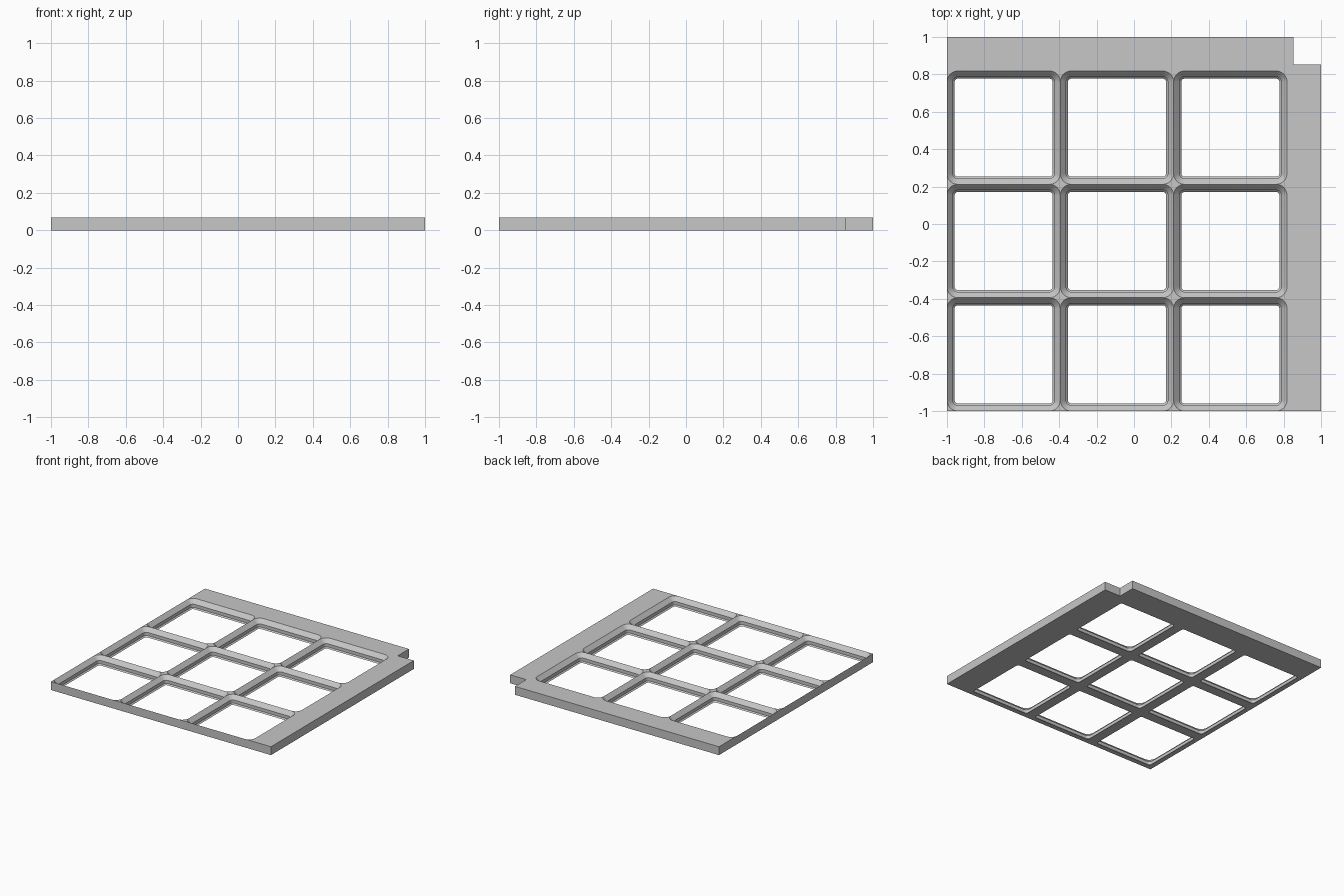
import bpy, bmesh, math

cube = bpy.data.objects.get("Cube")
if cube:
    bpy.data.objects.remove(cube, do_unlink=True)

PITCH, CELLS = 0.606, 3           # square pockets
HEIGHT = 0.069
RADIUS, ARC = 0.058, 8            # pocket corner radius and its segments
NOTCH = 0.854                     # start of the cut-out corner
END = -1 + PITCH * CELLS          # far side of the pocket grid
# Pocket wall profile, bottom to top: (inset from cell edge, height)
PROFILE = [(0.041, 0.0), (0.031, 0.010), (0.031, 0.036), (0.0, HEIGHT)]

bm = bmesh.new()


def face(points):
    return bm.faces.new([bm.verts.new(p) for p in points])


def at(points, z):
    return [(x, y, z) for x, y in points]


def corner_arcs(cx, cy, inset):
    """Four counter-clockwise corner arcs of a rounded square."""
    r, c = RADIUS - inset, PITCH / 2 - RADIUS
    arcs = []
    for q, (sx, sy) in enumerate([(1, 1), (-1, 1), (-1, -1), (1, -1)]):
        angles = [(q + i / ARC) * math.pi / 2 for i in range(ARC + 1)]
        arcs.append([(cx + sx * c + r * math.cos(a),
                      cy + sy * c + r * math.sin(a)) for a in angles])
    return arcs


def pocket(cx, cy):
    rings = [at(sum(corner_arcs(cx, cy, inset), []), z) for inset, z in PROFILE]
    n = len(rings[0])
    # Chamfered wall, facing into the pocket
    for low, high in zip(rings, rings[1:]):
        for i in range(n):
            j = (i + 1) % n
            face([low[j], low[i], high[i], high[j]])
    # Flat corners on top, flat frame underneath
    h = PITCH / 2
    corners = [(cx + h, cy + h), (cx - h, cy + h), (cx - h, cy - h), (cx + h, cy - h)]
    top, low = corner_arcs(cx, cy, 0), corner_arcs(cx, cy, PROFILE[0][0])
    for q in range(4):
        p, nxt = corners[q], corners[(q + 1) % 4]
        for i in range(ARC):
            face(at([p, top[q][i + 1], top[q][i]], HEIGHT))
            face(at([p, low[q][i], low[q][i + 1]], 0))
        face(at([p, low[q][-1], low[(q + 1) % 4][0], nxt], 0))


for ix in range(CELLS):
    for iy in range(CELLS):
        pocket(-1 + PITCH * (ix + 0.5), -1 + PITCH * (iy + 0.5))

# Points along a grid side that match the pocket edges
low_stops = [-1 + PITCH * k for k in range(CELLS + 1)]
top_stops = sorted(low_stops + [s + RADIUS for s in low_stops[:-1]]
                   + [s - RADIUS for s in low_stops[1:]])

# L-shaped margin with the notched corner, top and bottom
margin = [(-1, 1), (NOTCH, 1), (NOTCH, NOTCH), (1, NOTCH), (1, -1)]
for stops, z in ((top_stops, HEIGHT), (low_stops, 0)):
    inner = [(END, s) for s in stops] + [(s, END) for s in reversed(stops[:-1])]
    outline = at(inner + margin, z)
    face(outline[::-1] if z else outline)
for a, b in zip(margin[1:], margin[:-1]):
    if b != (-1, 1) or a != (-1, 1):
        face(at([a, b], 0) + at([b, a], HEIGHT))

# Front and left walls beside the grid
for side in (lambda s: (s, -1), lambda s: (-1, s)):
    low = [side(s) for s in low_stops + [1]]
    high = [side(s) for s in top_stops + [1]]
    face(at(low, 0) + at(high[::-1], HEIGHT))

bmesh.ops.remove_doubles(bm, verts=bm.verts, dist=1e-5)
bmesh.ops.recalc_face_normals(bm, faces=bm.faces)

mesh = bpy.data.meshes.new("grid_baseplate")
bm.to_mesh(mesh)
bm.free()
plate = bpy.data.objects.new("grid_baseplate", mesh)
bpy.context.collection.objects.link(plate)

grey = bpy.data.materials.new("light grey")
grey.use_nodes = True
colour = (0.57, 0.57, 0.57, 1)
grey.diffuse_color = colour
grey.node_tree.nodes["Principled BSDF"].inputs["Base Color"].default_value = colour
mesh.materials.append(grey)

bpy.context.view_layer.objects.active = plate
plate.select_set(True)
bpy.ops.object.shade_smooth_by_angle(angle=math.radians(25))
